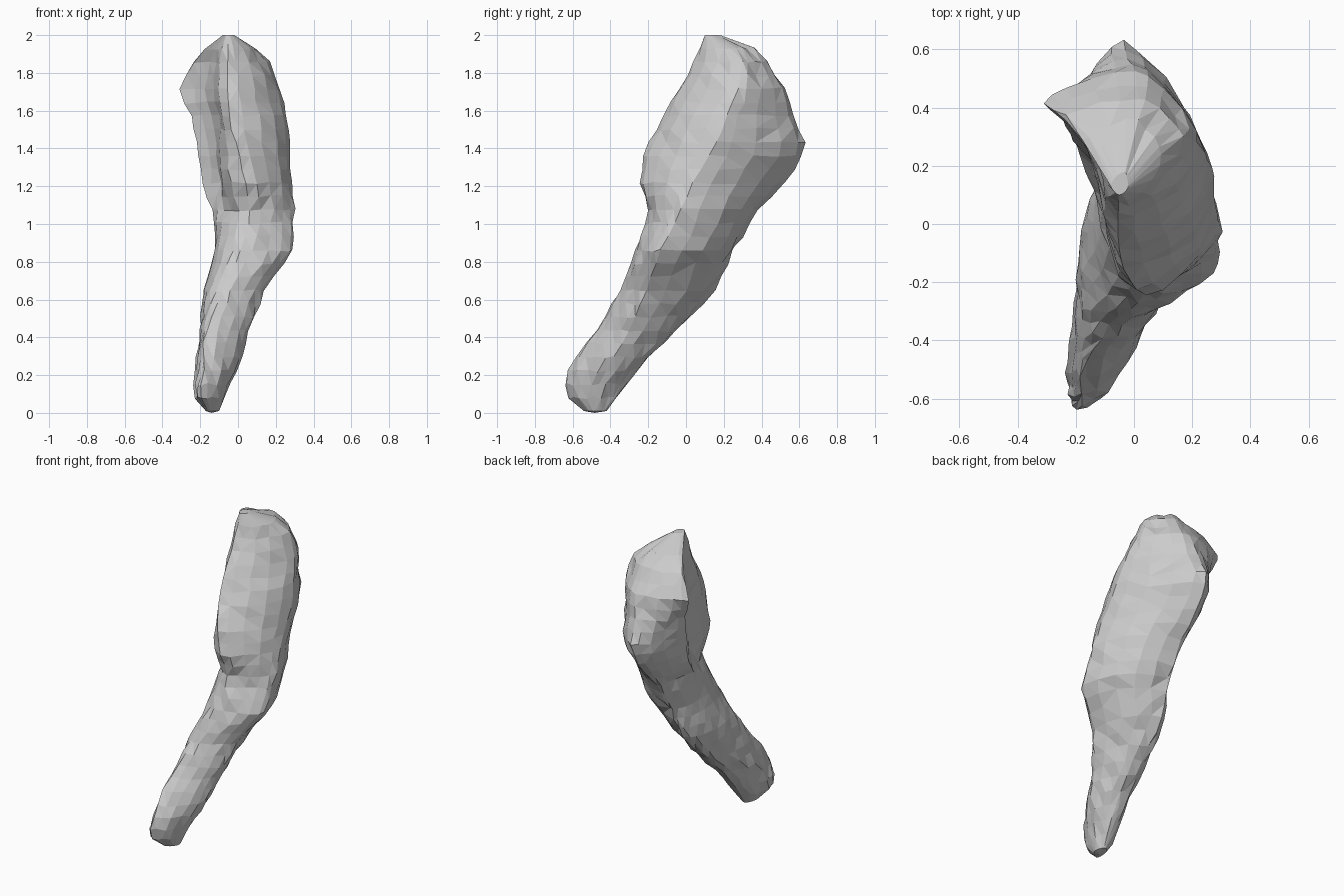
import bpy, bmesh, math, random

if "Cube" in bpy.data.objects:
    bpy.data.objects.remove(bpy.data.objects["Cube"])

random.seed(4)

# Cross-sections: z, then the front, right, back and left extreme points (x, y)
SECTIONS = [
    (0.01, -.16, -.54, -.10, -.48, -.13, -.42, -.17, -.50),
    (0.10, -.20, -.65, -.07, -.50, -.12, -.35, -.235, -.55),
    (0.26, -.18, -.61, 0.01, -.40, -.10, -.23, -.22, -.45),
    (0.43, -.16, -.48, 0.05, -.30, -.10, -.05, -.20, -.25),
    (0.65, -.09, -.35, 0.14, -.21, -.09, 0.15, -.18, -.08),
    (0.84, 0.01, -.28, 0.28, -.14, -.05, 0.24, -.13, 0.03),
    (1.06, 0.07, -.19, 0.30, -.03, -.05, 0.37, -.12, 0.10),
    (1.24, 0.04, -.25, 0.28, 0.05, -.05, 0.54, -.20, 0.25),
    (1.40, -.01, -.21, 0.27, 0.15, -.04, 0.64, -.21, 0.30),
    (1.55, -.04, -.13, 0.26, 0.20, -.02, 0.58, -.24, 0.35),
    (1.70, -.06, -.05, 0.23, 0.28, 0.00, 0.53, -.31, 0.42),
    (1.85, -.06, 0.04, 0.17, 0.30, 0.02, 0.44, -.25, 0.37),
    (1.95, -.05, 0.08, 0.07, 0.23, 0.00, 0.34, -.15, 0.26),
    (2.00, -.05, 0.10, -.02, 0.13, -.03, 0.18, -.08, 0.13),
]
STEPS = 5      # points per quarter of a ring
RINGS = 29
JITTER = 0.008
# left lobe and crease: weights of the left and front extremes, low and high
CREASE_LOW = [(1, 0), (.76, .12), (.56, .27), (.53, .62), (.34, .89)]
CREASE_HIGH = [(1, 0), (.72, .12), (.48, .28), (.29, .53), (.20, .83)]
# roundness of each quarter, low and high (1 = ellipse, 2 = straight)
ROUND_LOW = [1.25, 1.05, 1.05, 1.0]
ROUND_HIGH = [1.25, 1.45, 1.25, 1.0]


def mix(a, b, t):
    return a + (b - a) * t


def ramp(z, lo, hi):
    return min(1, max(0, (z - lo) / (hi - lo)))


def section_at(z):
    for a, b in zip(SECTIONS, SECTIONS[1:]):
        if z <= b[0]:
            t = (z - a[0]) / (b[0] - a[0])
            return [mix(p, q, t) for p, q in zip(a, b)]
    return list(SECTIONS[-1])


def ring_points(z):
    s = section_at(z)
    ext = [(s[1], s[2]), (s[3], s[4]), (s[5], s[6]), (s[7], s[8])]
    upper = ramp(z, 1.0, 1.2)
    hollow = upper * (1 - 0.7 * ramp(z, 1.85, 2.0))
    high = ramp(z, 1.24, 1.55)
    pts = []
    for q in range(4):
        a, b = ext[q], ext[(q + 1) % 4]
        e = mix(ROUND_LOW[q], ROUND_HIGH[q], upper)
        cx, cy = (a[0], b[1]) if q % 2 == 0 else (b[0], a[1])
        for i in range(STEPS):
            t = i / STEPS * math.pi / 2
            u, v = math.cos(t) ** e, math.sin(t) ** e
            if q == 3:
                u = mix(u, mix(CREASE_LOW[i][0], CREASE_HIGH[i][0], high), hollow)
                v = mix(v, mix(CREASE_LOW[i][1], CREASE_HIGH[i][1], high), hollow)
            pts.append((cx + (a[0] - cx) * u + (b[0] - cx) * v,
                        cy + (a[1] - cy) * u + (b[1] - cy) * v))
    return pts


# Leaning club body lofted through the sections, with a rough faceted surface
bm = bmesh.new()
rings = []
for r in range(RINGS):
    z = 0.01 + 1.99 * r / (RINGS - 1)
    j = 0 if r in (0, RINGS - 1) else JITTER
    rings.append([bm.verts.new((x + random.uniform(-j, j),
                                y + random.uniform(-j, j),
                                z + random.uniform(-j, j)))
                  for x, y in ring_points(z)])
n = STEPS * 4
for lo, hi in zip(rings, rings[1:]):
    for i in range(n):
        k = (i + 1) % n
        bm.faces.new((lo[i], lo[k], hi[k], hi[i]))

# Closed ends
for ring, tip in ((rings[0], 0.0), (rings[-1], 2.0)):
    c = bm.verts.new((sum(v.co.x for v in ring) / n,
                      sum(v.co.y for v in ring) / n, tip))
    for i in range(n):
        bm.faces.new((ring[i], ring[(i + 1) % n], c))

bmesh.ops.triangulate(bm, faces=bm.faces[:])
bmesh.ops.recalc_face_normals(bm, faces=bm.faces[:])
mesh = bpy.data.meshes.new("rough_club")
bm.to_mesh(mesh)
bm.free()
bpy.context.collection.objects.link(bpy.data.objects.new("rough_club", mesh))
